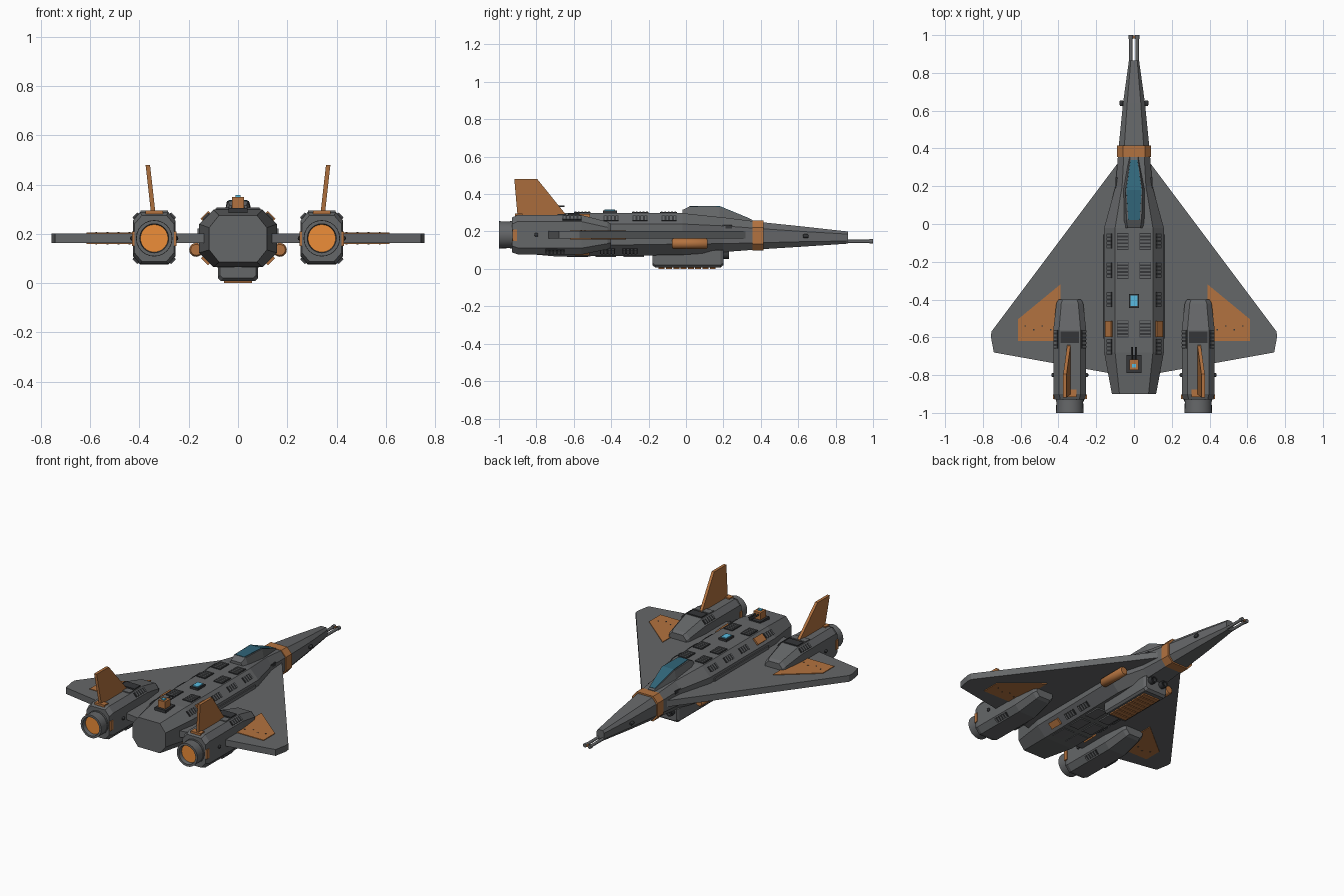
import bpy, bmesh, math
from mathutils import Vector, Matrix

if "Cube" in bpy.data.objects:
    bpy.data.objects.remove(bpy.data.objects["Cube"])


def material(name, rgb):
    m = bpy.data.materials.new(name)
    m.diffuse_color = (*rgb, 1)
    m.use_nodes = True
    m.node_tree.nodes["Principled BSDF"].inputs["Base Color"].default_value = m.diffuse_color
    return m


ORANGE = material("orange_paint", (0.45, 0.17, 0.05))
GLOW = material("engine_glow", (0.85, 0.27, 0.04))
DARK = material("dark_metal", (0.035, 0.037, 0.04))
HULL = material("hull_grey", (0.13, 0.135, 0.14))
GLASS = material("canopy_glass", (0.03, 0.13, 0.19))
BLUE = material("blue_light", (0.1, 0.5, 0.75))
SIDES = ((1, "right"), (-1, "left"))


def finish(name, bm, mat):
    bmesh.ops.recalc_face_normals(bm, faces=bm.faces)
    me = bpy.data.meshes.new(name)
    bm.to_mesh(me)
    bm.free()
    ob = bpy.data.objects.new(name, me)
    me.materials.append(mat)
    bpy.context.collection.objects.link(ob)
    return ob


def loft(name, rings, mat=HULL):
    """Skin a series of equal-length point rings and cap both ends."""
    bm = bmesh.new()
    vs = [[bm.verts.new(p) for p in r] for r in rings]
    n = len(vs[0])
    for a, b in zip(vs, vs[1:]):
        for i in range(n):
            bm.faces.new((a[i], a[(i + 1) % n], b[(i + 1) % n], b[i]))
    bm.faces.new(vs[0])
    bm.faces.new(vs[-1])
    return finish(name, bm, mat)


def octagon(y, w, zb, zt, cx, cz, x=0):
    """Chamfered rectangle across the body at station y."""
    pts = [(w, zb + cz), (w, zt - cz), (w - cx, zt), (cx - w, zt),
           (-w, zt - cz), (-w, zb + cz), (cx - w, zb), (w - cx, zb)]
    return [(x + px, y, pz) for px, pz in pts]


def lathe(name, x, z, profile, mat=HULL, n=20):
    """Round part along y from (y, radius) pairs."""
    rings = [[(x + r * math.cos(2 * math.pi * i / n), y, z + r * math.sin(2 * math.pi * i / n))
              for i in range(n)] for y, r in profile]
    ob = loft(name, rings, mat)
    for p in ob.data.polygons:
        p.use_smooth = len(p.vertices) == 4 and abs(p.normal.y) < 0.7
    return ob


def box(name, loc, size, mat=HULL, tilt=0, pitch=0):
    """Box rolled about y by tilt and about x by pitch."""
    bm = bmesh.new()
    m = (Matrix.Translation(loc) @ Matrix.Rotation(pitch, 4, 'X')
         @ Matrix.Rotation(tilt, 4, 'Y') @ Matrix.Diagonal((*size, 1)))
    bmesh.ops.create_cube(bm, size=1, matrix=m)
    return finish(name, bm, mat)


def slab(name, outline, z0, z1, mat=HULL):
    return loft(name, [[(x, y, z) for x, y in outline] for z in (z0, z1)], mat)


def grill(name, loc, w, l, tilt=0, count=5):
    """Dark recess plate with raised slats."""
    box(name + "_plate", loc, (w, l, 0.008), DARK, tilt)
    up = Vector((math.sin(tilt), 0, math.cos(tilt))) * 0.004
    for i in range(count):
        p = Vector(loc) + up + Vector((0, l * ((i + 0.5) / count - 0.5), 0))
        box(f"{name}_slat_{i}", p, (w * 0.9, l / count * 0.5, 0.006), HULL, tilt)


# Fuselage and nose
loft("fuselage", [octagon(*s) for s in (
    (-0.90, 0.117, 0.085, 0.275, 0.04, 0.05), (-0.68, 0.158, 0.065, 0.298, 0.058, 0.058),
    (-0.02, 0.158, 0.075, 0.298, 0.058, 0.058), (0.20, 0.098, 0.09, 0.275, 0.035, 0.045),
    (0.40, 0.082, 0.105, 0.25, 0.03, 0.035), (0.64, 0.058, 0.12, 0.225, 0.022, 0.026),
    (0.865, 0.027, 0.135, 0.20, 0.01, 0.014))])
loft("nose_band", [octagon(y, 0.09, 0.098, 0.258, 0.032, 0.036) for y in (0.355, 0.415)], ORANGE)

# Nose guns
for s, side in SIDES:
    lathe("nose_gun_" + side, s * 0.017, 0.147,
          [(0.85, 0.009), (0.98, 0.009), (0.98, 0.012), (1.0, 0.012)], HULL, 12)
    lathe("nose_stud_" + side, s * 0.066, 0.175,
          [(0.625, 0.007), (0.632, 0.011), (0.648, 0.011), (0.655, 0.007)], DARK, 10)
box("gun_tip_bridge", (0, 0.99, 0.147), (0.04, 0.014, 0.012), ORANGE)

# Canopy
def canopy_ring(y, w, zb, wt, zt):
    return [(w, y, zb), (wt, y, zt), (-wt, y, zt), (-w, y, zb)]


loft("canopy_frame", [canopy_ring(*c) for c in (
    (-0.02, 0.055, 0.28, 0.034, 0.315), (0.02, 0.062, 0.27, 0.04, 0.334),
    (0.18, 0.060, 0.26, 0.045, 0.332), (0.355, 0.028, 0.24, 0.02, 0.262))])
loft("canopy_glass", [canopy_ring(*c) for c in (
    (0.02, 0.032, 0.31, 0.03, 0.337), (0.18, 0.043, 0.30, 0.04, 0.336),
    (0.34, 0.021, 0.25, 0.018, 0.270))], GLASS)

# Belly pod with slatted orange hatch
loft("belly_pod", [octagon(y, w, zb, 0.11, 0.012, 0.012) for y, w, zb in (
    (-0.18, 0.074, 0.02), (-0.165, 0.082, 0.008), (0.185, 0.082, 0.008), (0.20, 0.074, 0.02))])
for i in range(8):
    box(f"belly_hatch_slat_{i}", (0, -0.13 + i * 0.039, 0.006), (0.115, 0.032, 0.012), ORANGE)

# Rear roof turret
box("turret_base", (0, -0.74, 0.293), (0.078, 0.095, 0.024), DARK)
box("turret_body", (0, -0.745, 0.325), (0.05, 0.055, 0.05), ORANGE)
box("turret_sensor", (0, -0.75, 0.352), (0.022, 0.02, 0.01), BLUE)
box("roof_light_frame", (0, -0.407, 0.303), (0.055, 0.075, 0.016), DARK)
box("roof_light", (0, -0.407, 0.31), (0.038, 0.055, 0.014), BLUE)

WING = [(0.05, 0.37), (0.755, -0.57), (0.757, -0.60), (0.742, -0.68), (0.10, -0.795)]
PANEL = [(0.39, -0.32), (0.615, -0.505), (0.615, -0.62), (0.39, -0.62)]
CHAMFER = math.radians(45)

for s, side in SIDES:
    # Wing with orange panels above and below
    slab("wing_" + side, [(s * x, y) for x, y in WING], 0.162, 0.202)
    for nm, z in (("upper", 0.203), ("lower", 0.161)):
        slab(f"wing_panel_{nm}_{side}", [(s * x, y) for x, y in PANEL], z - 0.003, z + 0.003, ORANGE)
        for i in range(4):
            box(f"wing_rivet_{nm}_{side}_{i}", (s * (0.44 + 0.045 * i), -0.56 + 0.02 * (i % 2), z),
                (0.007, 0.007, 0.009), DARK)

    # Side tank and belly gun
    lathe("side_tank_" + side, s * 0.17, 0.135,
          [(-0.075, 0.022), (-0.068, 0.028), (0.108, 0.028), (0.115, 0.022)], ORANGE)
    lathe("belly_gun_" + side, s * 0.04, 0.075, [(0.19, 0.022), (0.23, 0.022), (0.23, 0.014), (0.21, 0.014)], DARK, 14)
    lathe("turret_gun_" + side, s * 0.011, 0.335, [(-0.72, 0.005), (-0.65, 0.005)], DARK, 8)

    # Roof grills, belly plates and chamfer details
    for i, y in enumerate((-0.093, -0.245, -0.555)):
        grill(f"roof_grill_{side}_{i}", (s * 0.06, y, 0.299), 0.062, 0.09)
        box(f"belly_plate_{side}_{i}", (s * 0.05, -0.28 - 0.15 * i, 0.068), (0.07, 0.11, 0.01))
    for i, y in enumerate((-0.09, -0.245, -0.40, -0.65)):
        grill(f"shoulder_grill_{side}_{i}", (s * 0.129, y, 0.269), 0.036, 0.08, s * CHAMFER, 4)
    box("shoulder_hatch_" + side, (s * 0.131, -0.555, 0.271), (0.045, 0.085, 0.016), ORANGE, s * CHAMFER)
    box("lower_hatch_" + side, (s * 0.131, -0.555, 0.092), (0.04, 0.08, 0.014), ORANGE, -s * CHAMFER)
    for i, y in enumerate((-0.30, -0.42)):
        grill(f"lower_grill_{side}_{i}", (s * 0.13, y, 0.094), 0.036, 0.08, s * (math.pi - CHAMFER), 4)
    box("cheek_vent_" + side, (s * 0.086, 0.21, 0.225), (0.022, 0.07, 0.02), DARK)
    box("wing_root_rail_" + side, (s * 0.158, -0.33, 0.212), (0.014, 0.55, 0.02))

    # Engine nacelle
    ex = s * 0.34
    loft("nacelle_" + side, [octagon(*c, ex) for c in (
        (-0.93, 0.08, 0.088, 0.275, 0.03, 0.035), (-0.90, 0.087, 0.078, 0.288, 0.03, 0.035),
        (-0.56, 0.087, 0.076, 0.288, 0.03, 0.035), (-0.42, 0.071, 0.105, 0.252, 0.026, 0.03),
        (-0.40, 0.06, 0.115, 0.24, 0.022, 0.026))])
    box("nacelle_roof_vent_" + side, (ex, -0.60, 0.288), (0.10, 0.06, 0.014), DARK)
    box("nacelle_roof_plate_" + side, (ex, -0.665, 0.288), (0.11, 0.045, 0.012))
    for t in (1, -1):
        tag = f"{side}_{'outer' if t == s else 'inner'}"
        grill("nacelle_grill_" + tag, (ex + t * 0.073, -0.61, 0.272), 0.03, 0.10, t * CHAMFER, 5)
        grill("nacelle_low_grill_" + tag, (ex + t * 0.073, -0.70, 0.092), 0.03, 0.10, t * (math.pi - CHAMFER), 5)
        box("nacelle_marker_" + tag, (ex + t * 0.084, -0.915, 0.18), (0.012, 0.025, 0.06), ORANGE)
        lathe("nacelle_stud_" + tag, ex + t * 0.088, 0.182,
              [(-0.81, 0.006), (-0.805, 0.01), (-0.795, 0.01), (-0.79, 0.006)], DARK, 10)

    # Exhaust nozzle and glow
    lathe("nozzle_" + side, ex, 0.182, [(-0.90, 0.074), (-0.94, 0.074), (-0.94, 0.071), (-1.0, 0.073),
                                      (-1.0, 0.059), (-0.965, 0.055)], HULL, 24)
    lathe("exhaust_glow_" + side, ex, 0.182, [(-0.95, 0.056), (-0.975, 0.056)], GLOW, 24)

    # Swept, outward-leaning tail fin on an orange foot
    def fin_side(off):
        return [(s * (x + off), y, z) for x, y, z in (
            (0.343, -0.90, 0.275), (0.343, -0.63, 0.275), (0.366, -0.795, 0.48), (0.366, -0.918, 0.48))]
    loft("tail_fin_" + side, [fin_side(-0.009), fin_side(0.009)], ORANGE)
    box("fin_foot_" + side, (ex, -0.895, 0.288), (0.07, 0.04, 0.014), ORANGE)
